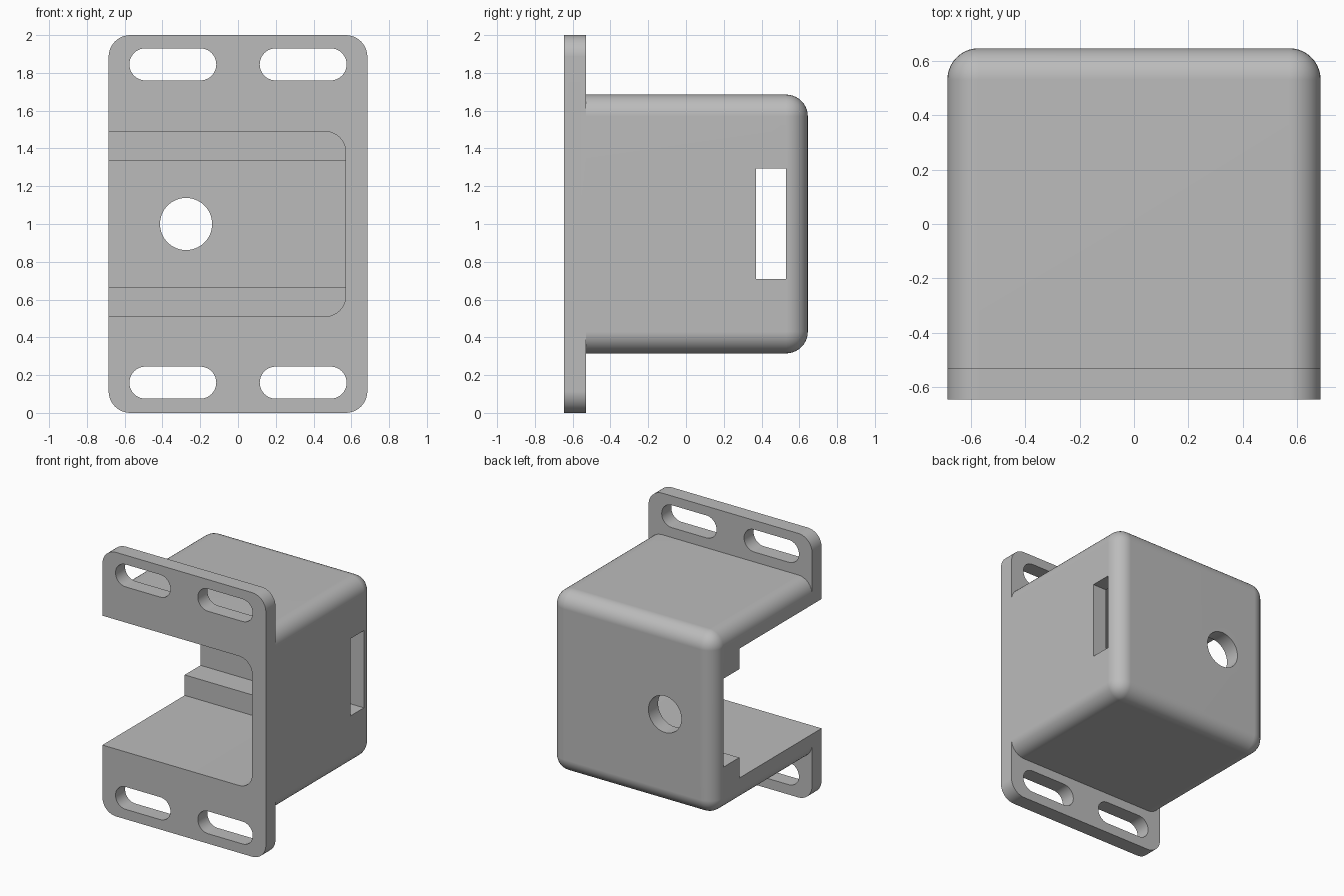
import bpy, bmesh, math
from mathutils import Matrix, Vector

default = bpy.data.objects.get("Cube")
if default:
    bpy.data.objects.remove(default, do_unlink=True)

grey = bpy.data.materials.new("plain grey")
grey.use_nodes = True
colour = (0.5, 0.5, 0.5, 1)
grey.diffuse_color = colour
grey.node_tree.nodes["Principled BSDF"].inputs["Base Color"].default_value = colour


def finish(name, bm):
    bmesh.ops.recalc_face_normals(bm, faces=bm.faces)
    mesh = bpy.data.meshes.new(name)
    bm.to_mesh(mesh)
    bm.free()
    mesh.materials.append(grey)
    obj = bpy.data.objects.new(name, mesh)
    bpy.context.collection.objects.link(obj)
    return obj


def block(name, x, y, z, radius=0, rounded=None, segments=10):
    """Box between (low, high) limits; edges whose two ends pass the rule are rounded."""
    bm = bmesh.new()
    bmesh.ops.create_cube(bm, size=1)
    for v in bm.verts:
        v.co = Vector(lim[0] if c < 0 else lim[1] for c, lim in zip(v.co, (x, y, z)))
    if rounded:
        edges = [e for e in bm.edges if rounded(e.verts[0].co, e.verts[1].co)]
        bmesh.ops.bevel(bm, geom=edges, offset=radius, offset_type='OFFSET',
                        segments=segments, profile=0.5, affect='EDGES')
    return finish(name, bm)


def rod(name, x, z, radius, y):
    """Cylinder along y."""
    bm = bmesh.new()
    place = Matrix.Translation((x, sum(y) / 2, z)) @ Matrix.Rotation(math.pi / 2, 4, 'X')
    bmesh.ops.create_cone(bm, cap_ends=True, segments=64, radius1=radius, radius2=radius,
                          depth=y[1] - y[0], matrix=place)
    return finish(name, bm)


def combine(target, tool, operation):
    mod = target.modifiers.new(operation.lower(), 'BOOLEAN')
    mod.operation = operation
    mod.solver = 'EXACT'
    mod.object = tool
    bpy.context.view_layer.objects.active = target
    bpy.ops.object.modifier_apply(modifier=mod.name)
    bpy.data.objects.remove(tool, do_unlink=True)


def along_y(a, b):
    return abs(a.y - b.y) > 0.01


W, FRONT, STEP, BACK = 0.685, -0.645, -0.53, 0.645
MID = 1.0

# Mounting plate and rounded housing joined into one solid
bracket = block("sensor_bracket", (-W, W), (FRONT, STEP), (0, 2), 0.115, along_y)
housing = block("housing", (-W, W), (-0.59, BACK), (MID - W, MID + W), 0.115,
                lambda a, b: a.y > 0 or b.y > 0)
combine(bracket, housing, 'UNION')

# Main cavity, open at the front and on one side
combine(bracket, block("cavity", (-1, 0.57), (-1, 0.34), (0.51, 1.49), 0.11,
                       lambda a, b: along_y(a, b) and a.x > 0), 'DIFFERENCE')
# Narrower channel behind it, leaving a ledge above and below
combine(bracket, block("channel", (-1, 0.57), (0.2, 0.53), (0.665, 1.335)), 'DIFFERENCE')
# Side window and round back hole
combine(bracket, block("window", (0.4, 1), (0.37, 0.529), (0.71, 1.295)), 'DIFFERENCE')
combine(bracket, rod("back_hole", -0.275, MID, 0.138, (0.4, 1)), 'DIFFERENCE')

# Four mounting slots
for x in (-0.345, 0.345):
    for z in (0.16, 1.845):
        combine(bracket, block("slot", (x - 0.23, x + 0.23), (-1, -0.4),
                               (z - 0.085, z + 0.085), 0.0849, along_y), 'DIFFERENCE')

# Smooth rounds with crisp edges
bpy.ops.object.select_all(action='DESELECT')
bracket.select_set(True)
bpy.context.view_layer.objects.active = bracket
bpy.ops.object.shade_smooth_by_angle(angle=math.radians(30))
normals = bracket.modifiers.new("even_normals", 'WEIGHTED_NORMAL')
normals.keep_sharp = True
